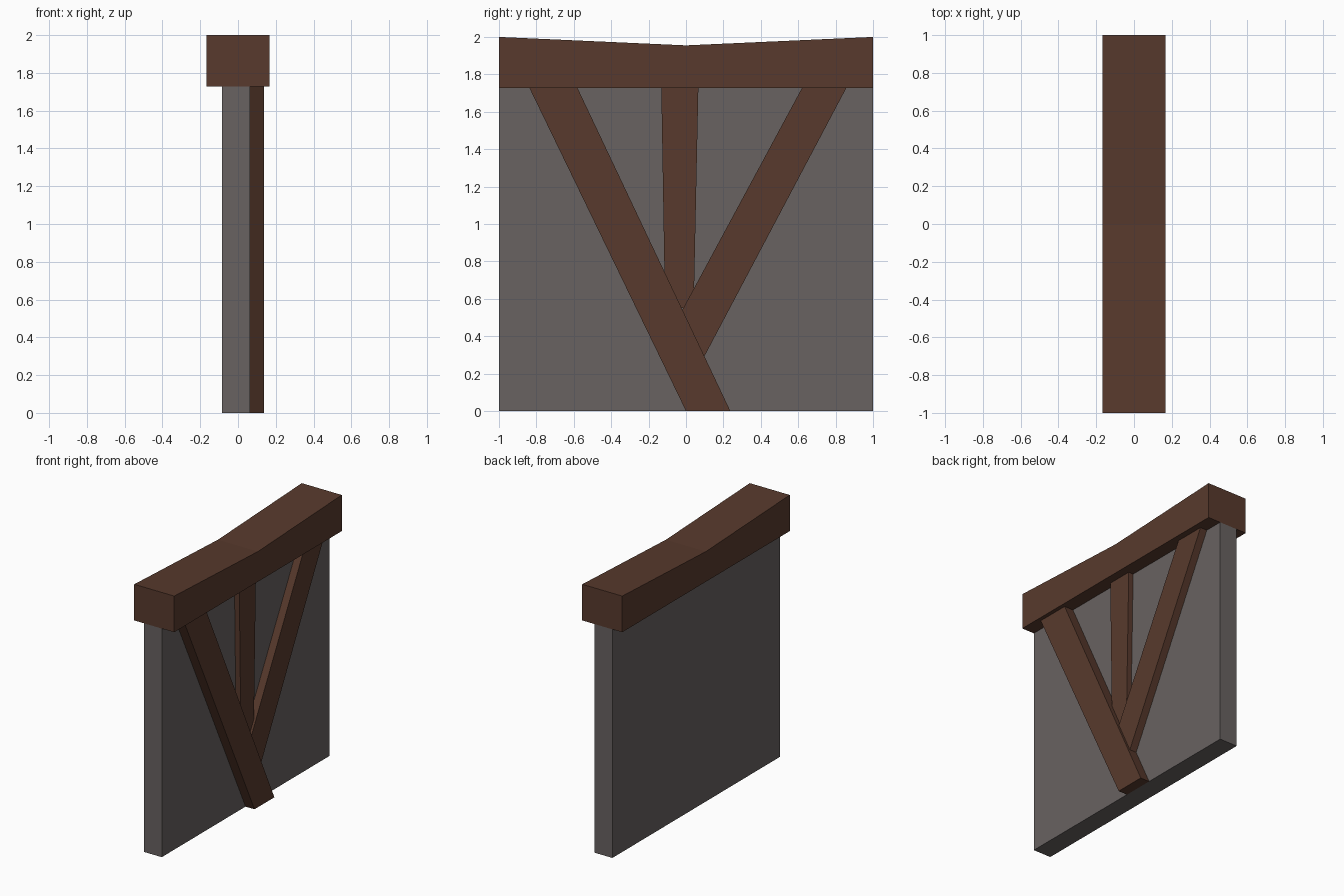
import bpy
import bmesh

cube = bpy.data.objects.get("Cube")
if cube:
    bpy.data.objects.remove(cube, do_unlink=True)


def make_material(name, rgb):
    mat = bpy.data.materials.new(name)
    mat.use_nodes = True
    color = (*rgb, 1.0)
    mat.diffuse_color = color
    node = next(n for n in mat.node_tree.nodes if n.type == "BSDF_PRINCIPLED")
    node.inputs["Base Color"].default_value = color
    node.inputs["Roughness"].default_value = 0.9
    return mat


def extrude_profile(name, profile, x_back, x_front, mat):
    """Extrude a (y, z) outline along x into a flat-sided solid."""
    bm = bmesh.new()
    face = bm.faces.new([bm.verts.new((x_back, y, z)) for y, z in profile])
    result = bmesh.ops.extrude_face_region(bm, geom=[face])
    moved = [v for v in result["geom"] if isinstance(v, bmesh.types.BMVert)]
    bmesh.ops.translate(bm, verts=moved, vec=(x_front - x_back, 0, 0))
    bmesh.ops.recalc_face_normals(bm, faces=bm.faces)
    mesh = bpy.data.meshes.new(name)
    bm.to_mesh(mesh)
    bm.free()
    mesh.materials.append(mat)
    obj = bpy.data.objects.new(name, mesh)
    bpy.context.collection.objects.link(obj)
    return obj


wood = make_material("dark brown wood", (0.098, 0.042, 0.026))
plaster = make_material("warm grey plaster", (0.138, 0.122, 0.119))

WALL_BACK, WALL_FACE = -0.085, 0.063
CAP_BOTTOM = 1.727

# Wall panel
extrude_profile("wall_panel", [(-1, 0), (1, 0), (1, CAP_BOTTOM), (-1, CAP_BOTTOM)],
                WALL_BACK, WALL_FACE, plaster)

# Sagging top beam
extrude_profile("top_beam", [(-1, CAP_BOTTOM), (1, CAP_BOTTOM), (1, 2), (0, 1.955), (-1, 2)],
                -0.167, 0.167, wood)

# Timbers on the wall face, each standing out by its own depth
timbers = {
    "long_brace": (0.075, [(0, 0), (0.237, 0), (-0.58, CAP_BOTTOM), (-0.837, CAP_BOTTOM)]),
    "short_brace": (0.057, [(-0.09, 0.41), (0.06, 0.22), (0.857, CAP_BOTTOM), (0.62, CAP_BOTTOM)]),
    "centre_post": (0.04, [(-0.112, 0.55), (0.041, 0.55), (0.066, CAP_BOTTOM), (-0.132, CAP_BOTTOM)]),
}
for name, (depth, outline) in timbers.items():
    extrude_profile(name, outline, WALL_FACE, WALL_FACE + depth, wood)
